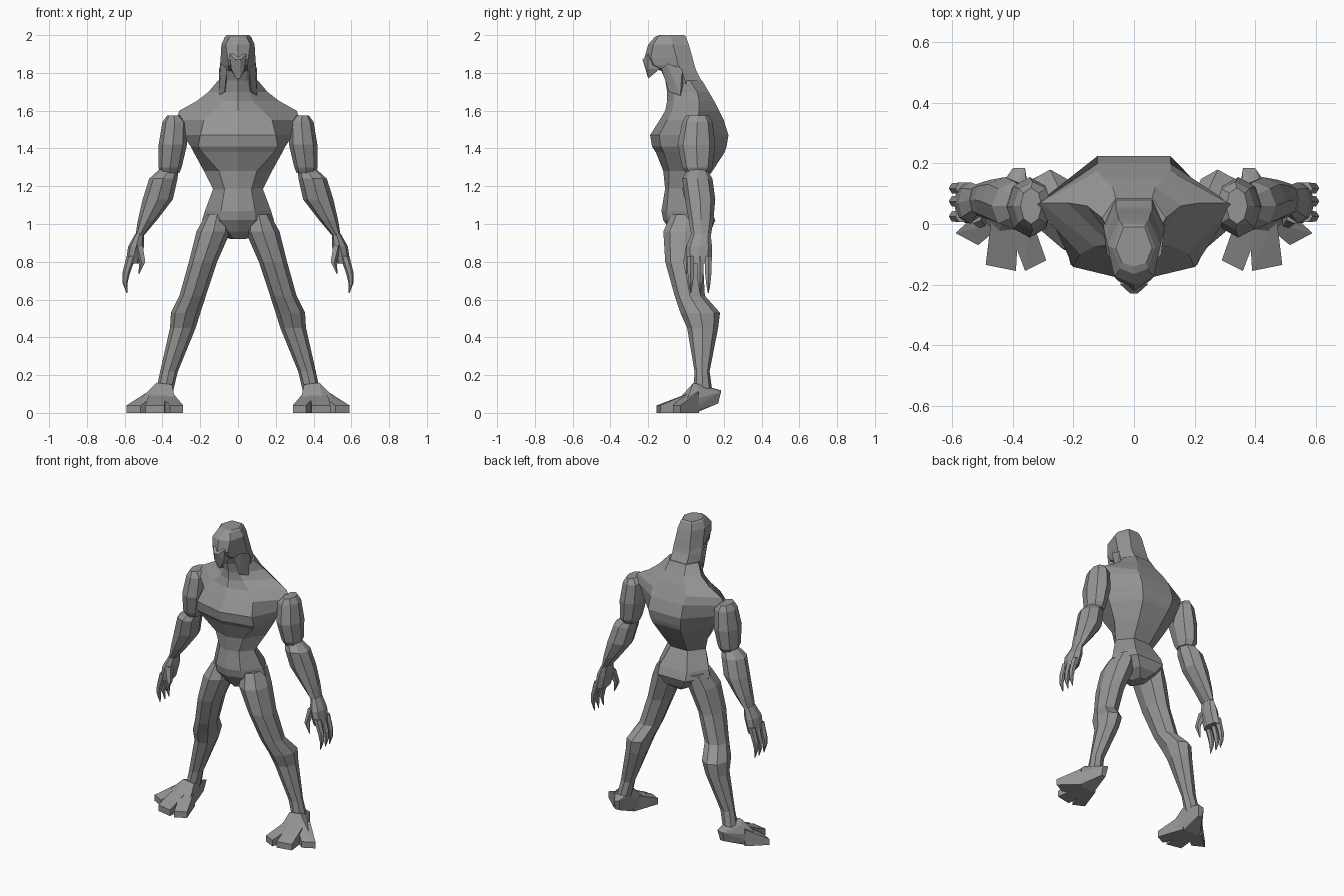
import bpy
import bmesh
from math import cos, sin, pi

cube = bpy.data.objects.get("Cube")
if cube:
    bpy.data.objects.remove(cube, do_unlink=True)

# One plain grey for the whole body
grey = bpy.data.materials.new("plain grey")
grey.use_nodes = True
colour = (0.3, 0.3, 0.3, 1)
grey.diffuse_color = colour
grey.node_tree.nodes["Principled BSDF"].inputs["Base Color"].default_value = colour


def finish(bm, name):
    bmesh.ops.recalc_face_normals(bm, faces=bm.faces)
    mesh = bpy.data.meshes.new(name)
    bm.to_mesh(mesh)
    bm.free()
    mesh.materials.append(grey)
    obj = bpy.data.objects.new(name, mesh)
    bpy.context.collection.objects.link(obj)
    return obj


def loft(name, rings):
    """Skin a stack of rings that all have the same number of points."""
    bm = bmesh.new()
    loops = [[bm.verts.new(p) for p in ring] for ring in rings]
    count = len(loops[0])
    for low, high in zip(loops, loops[1:]):
        for i in range(count):
            j = (i + 1) % count
            bm.faces.new((low[i], low[j], high[j], high[i]))
    bm.faces.new(loops[0])
    bm.faces.new(loops[-1])
    return finish(bm, name)


def body_ring(z, front, front_x, width, side_y, back_x, back):
    """Symmetric eight-point section with a front ridge and a flat back."""
    corner_y = front * 0.8 + side_y * 0.2
    half = [(front_x, corner_y), (width, side_y), (back_x, back)]
    points = [(0, front)] + half + [(0, back)]
    points += [(-x, y) for x, y in reversed(half)]
    return [(x, y, z) for x, y in points]


def limb(name, side, sections, sides=8):
    """Faceted tube through sections of centre x, y, z and radii x, y."""
    angles = [2 * pi * i / sides for i in range(sides)]
    return loft(name, [[(side * (x + rx * cos(a)), y + ry * sin(a), z)
                        for a in angles] for x, y, z, rx, ry in sections])


def hull(name, side, points):
    bm = bmesh.new()
    for x, y, z in points:
        bm.verts.new((side * x, y, z))
    result = bmesh.ops.convex_hull(bm, input=bm.verts)
    loose = [g for g in result["geom_interior"] if isinstance(g, bmesh.types.BMVert)]
    bmesh.ops.delete(bm, geom=loose, context="VERTS")
    return finish(bm, name)


# Chest, shoulders and neck
torso = [
    (1.18, -.11, .07, .13, -.02, .06, .07),
    (1.28, -.12, .10, .18, .03, .08, .14),
    (1.38, -.16, .19, .235, .05, .1, .205),
    (1.41, -.18, .21, .25, .05, .11, .215),
    (1.47, -.19, .2, .29, .05, .12, .225),
    (1.55, -.14, .18, .33, .06, .12, .2),
    (1.6, -.11, .13, .31, .07, .12, .175),
    (1.65, -.1, .08, .22, .07, .1, .15),
    (1.7, -.1, .06, .155, .06, .07, .12),
    (1.76, -.11, .05, .105, .02, .06, .085),
]
loft("torso", [body_ring(*level) for level in torso])

# Hooded head leaning forward
head = [
    (1.74, -.1, .04, .1, .0, .06, .09),
    (1.81, -.13, .05, .1, -.02, .06, .055),
    (1.84, -.2, .05, .095, -.04, .06, .045),
    (1.88, -.22, .055, .092, -.05, .055, .035),
    (1.95, -.2, .065, .088, -.07, .05, .015),
    (1.99, -.165, .045, .07, -.08, .04, .0),
    (2.0, -.14, .04, .06, -.08, .035, -.01),
]
loft("head", [body_ring(*level) for level in head])

# Hooked beak and the ends of the hood beside it
hull("beak", 1, [(s * x, y, z) for s in (-1, 1) for x, y, z in
     [(.045, -.2, 1.9), (.04, -.14, 1.82), (.035, -.2, 1.82),
      (.012, -.23, 1.87), (.01, -.2, 1.77)]])
for side, label in ((1, "left"), (-1, "right")):
    hull(label + "_hood_flap", side,
         [(.09, -.1, 1.85), (.1, -.02, 1.82), (.06, -.13, 1.82),
          (.1, -.03, 1.68), (.07, -.09, 1.7), (.06, .0, 1.7)])

# Waist and hips
pelvis = [
    (.92, -.04, .02, .04, .02, .02, .08),
    (.96, -.08, .05, .12, .02, .06, .13),
    (1.02, -.12, .09, .19, .02, .1, .155),
    (1.07, -.13, .09, .175, .01, .1, .135),
    (1.19, -.11, .07, .13, -.02, .06, .07),
]
loft("pelvis", [body_ring(*level) for level in pelvis])

upper_arm = [(.34, .06, 1.575, .035, .06), (.335, .06, 1.54, .065, .08),
             (.345, .055, 1.42, .075, .1), (.36, .06, 1.3, .062, .08),
             (.36, .06, 1.27, .05, .06)]
forearm = [(.365, .06, 1.29, .05, .05), (.395, .06, 1.24, .075, .08),
           (.425, .075, 1.13, .08, .08), (.48, .08, 1.02, .05, .065),
           (.52, .08, .94, .023, .052)]
palm = [(.52, .08, .95, .023, .05), (.54, .07, .88, .042, .068),
        (.56, .07, .79, .035, .066)]
thumb = [(.525, .03, .89, .025, .03), (.505, .005, .8, .017, .02),
         (.525, .0, .735, .003, .003)]
leg = [(.11, .02, 1.05, .06, .1), (.13, -.005, .96, .09, .115),
       (.185, -.01, .8, .075, .1), (.24, .02, .62, .07, .08),
       (.277, .075, .53, .078, .105), (.292, .088, .45, .068, .082),
       (.365, .085, .22, .047, .04), (.39, .09, .11, .045, .05)]
toes = {"inner": [(.29, -.12), (.36, -.155), (.43, .03), (.35, .05)],
        "middle": [(.39, -.155), (.49, -.135), (.47, .03), (.38, .03)],
        "outer": [(.515, -.07), (.59, -.03), (.48, .07), (.42, .01)]}

for side, label in ((1, "left"), (-1, "right")):
    # Arm
    limb(label + "_upper_arm", side, upper_arm)
    limb(label + "_forearm", side, forearm)

    # Clawed hand
    limb(label + "_palm", side, palm)
    limb(label + "_thumb", side, thumb, 5)
    for number, y in enumerate((.025, .075, .118)):
        finger = [(.565, y, .83, .025, .022), (.592, y, .74, .02, .019),
                  (.598, y, .69, .014, .014), (.588, y, .635, .003, .003)]
        limb(f"{label}_finger_{number}", side, finger, 6)

    # Leg
    limb(label + "_leg", side, leg)

    # Arched foot with a raised heel
    hull(label + "_foot", side,
         [(.35, .04, .15), (.43, .04, .16), (.45, .07, .13), (.35, .12, .12),
          (.36, .185, .12), (.4, .185, .11), (.37, .17, .05), (.4, .17, .05),
          (.33, -.04, .06), (.45, -.05, .06), (.53, .0, .06),
          (.33, -.04, 0), (.45, -.05, 0), (.53, .0, 0),
          (.36, .05, 0), (.48, .05, 0)])
    for toe, outline in toes.items():
        tip, root = outline[:2], outline[2:]
        hull(f"{label}_{toe}_toe", side,
             [(x, y, z) for x, y in tip for z in (0, .04)] +
             [(x, y, z) for x, y in root for z in (0, .11)])
